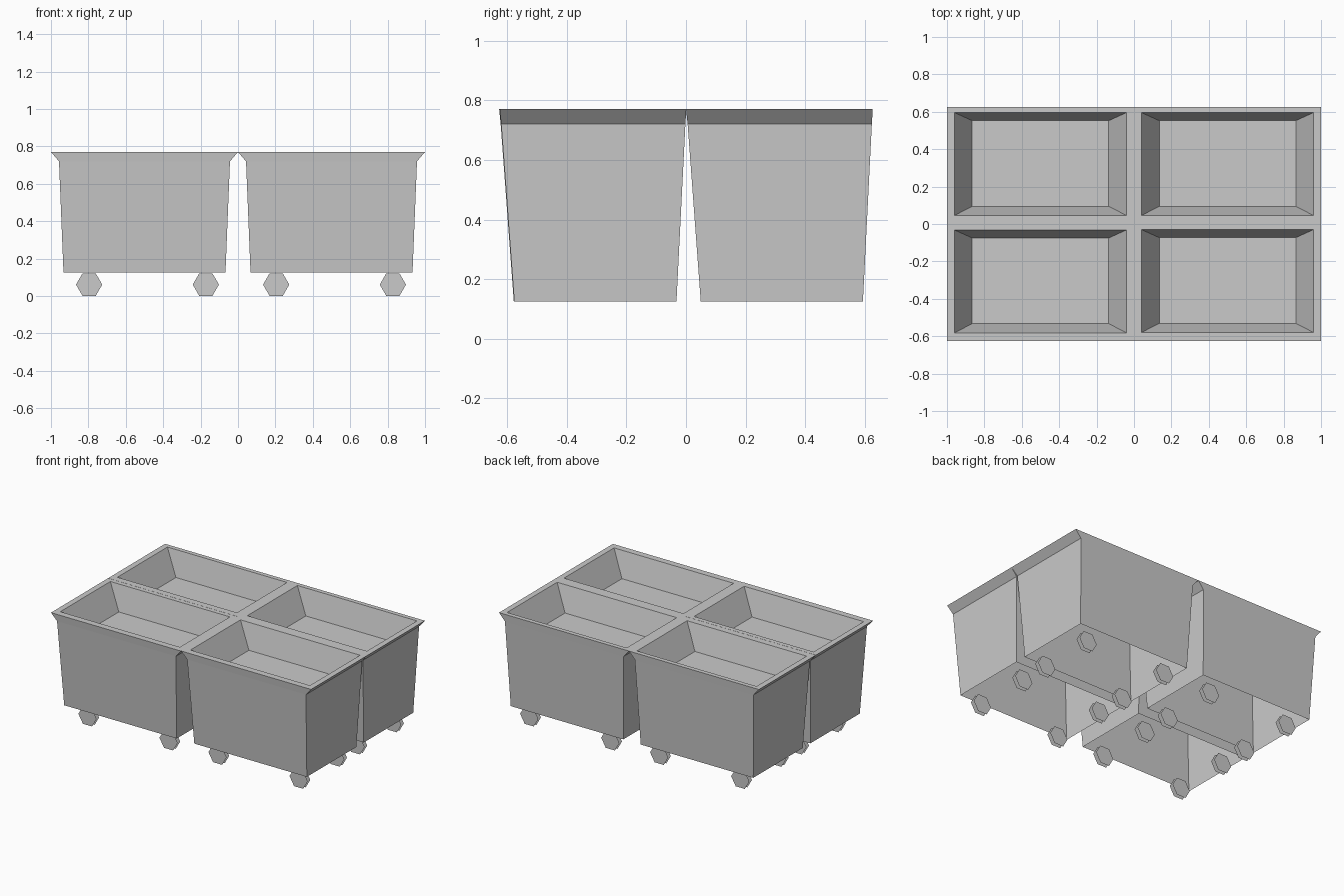
import bpy
import bmesh
import math

cube = bpy.data.objects.get("Cube")
if cube:
    bpy.data.objects.remove(cube)

GREY = (0.59, 0.59, 0.59, 1)
grey = bpy.data.materials.new("plain grey")
grey.use_nodes = True
grey.diffuse_color = GREY
grey.node_tree.nodes["Principled BSDF"].inputs["Base Color"].default_value = GREY


def finish(bm, name, location):
    mesh = bpy.data.meshes.new(name)
    bm.to_mesh(mesh)
    bm.free()
    mesh.materials.append(grey)
    obj = bpy.data.objects.new(name, mesh)
    obj.location = location
    bpy.context.collection.objects.link(obj)


def make_bin(name, x, y):
    # Rectangular loops: half width, front y, back y, height; open underneath
    loops = [(0.433, -0.264, 0.280, 0.125),  # open bottom edge
             (0.457, -0.308, 0.310, 0.72),   # start of flared lip
             (0.5, -0.313, 0.313, 0.77),     # outer rim
             (0.46, -0.268, 0.282, 0.77),    # inner rim
             (0.365, -0.219, 0.239, 0.60)]   # tray floor
    bm = bmesh.new()
    rings = [[bm.verts.new(p) for p in ((-w, f, z), (w, f, z), (w, b, z), (-w, b, z))]
             for w, f, b, z in loops]
    for low, high in zip(rings, rings[1:]):
        for i in range(4):
            j = (i + 1) % 4
            bm.faces.new((low[i], low[j], high[j], high[i]))
    bm.faces.new(rings[-1])
    finish(bm, name, (x, y, 0))


def make_wheel(name, x, y):
    # Two flat hexagonal discs, open between them
    bm = bmesh.new()
    for side in (-1, 1):
        ring = [bm.verts.new((0.07 * math.cos(a), side * 0.014, 0.061 + 0.07 * math.sin(a)))
                for a in (i * math.pi / 3 for i in range(6))]
        bm.faces.new(ring if side < 0 else ring[::-1])
    finish(bm, name, (x, y, 0))


# Four bins in a grid, each on four wheels; the front pair is slightly staggered
for label, x, y in (("front_right", -0.5, -0.3138), ("front_left", 0.5, -0.312),
                    ("back_right", -0.5, 0.3135), ("back_left", 0.5, 0.3135)):
    make_bin(f"{label}_bin", x, y)
    for end, dy in (("front", -0.19), ("back", 0.213)):
        for side, dx in (("right", -0.296), ("left", 0.328)):
            make_wheel(f"{label}_bin_{end}_{side}_wheel", x + dx, y + dy)
